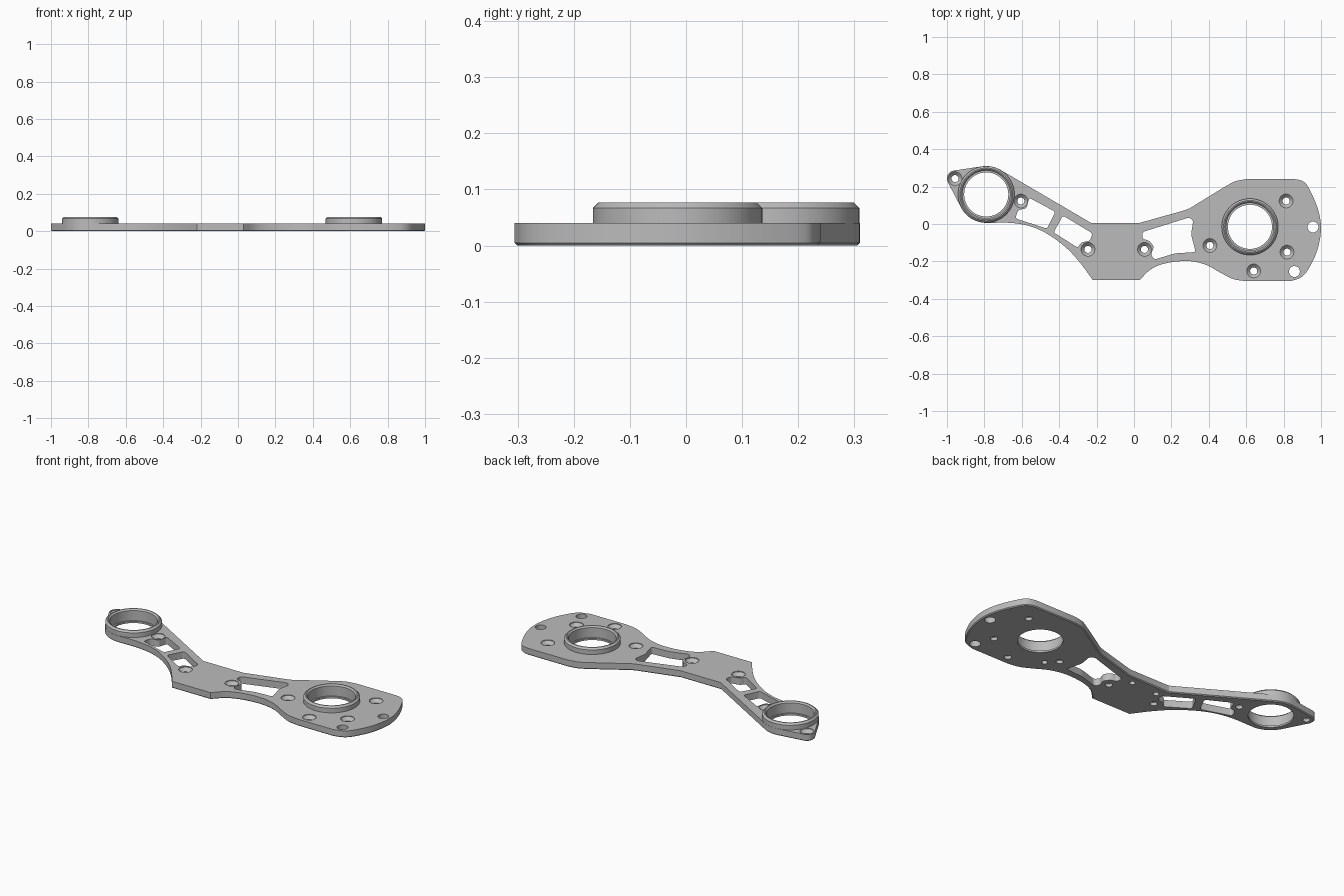
import bpy, bmesh
from math import sin, cos, radians, pi
from mathutils import Vector

cube = bpy.data.objects.get("Cube")
if cube:
    bpy.data.objects.remove(cube)

THICK, TOP = 0.04, 0.077
SMALL, LARGE, EAR = (-0.79, 0.158), (0.62, -0.015), (-0.957, 0.243)

grey = bpy.data.materials.new("machined grey")
grey.use_nodes = True
colour = (0.5, 0.5, 0.5, 1)
grey.diffuse_color = colour
grey.node_tree.nodes["Principled BSDF"].inputs["Base Color"].default_value = colour


def add_object(name, bm):
    bmesh.ops.recalc_face_normals(bm, faces=bm.faces)
    mesh = bpy.data.meshes.new(name)
    bm.to_mesh(mesh)
    bm.free()
    mesh.materials.append(grey)
    obj = bpy.data.objects.new(name, mesh)
    bpy.context.collection.objects.link(obj)
    return obj


def arc(centre, r, a0, a1, n=10):
    angles = [radians(a0 + (a1 - a0) * i / n) for i in range(n + 1)]
    return [(centre[0] + r * cos(a), centre[1] + r * sin(a)) for a in angles]


def smooth(points, n=5):
    """Smooth run through the points, keeping both ends."""
    p = [Vector(q) for q in points]
    p = [2 * p[0] - p[1]] + p + [2 * p[-1] - p[-2]]
    run = []
    for a, b, c, d in zip(p, p[1:], p[2:], p[3:]):
        for i in range(n):
            t = i / n
            run.append(0.5 * (2 * b + (c - a) * t + (2 * a - 5 * b + 4 * c - d) * t ** 2
                              + (3 * b - a - 3 * c + d) * t ** 3))
    return [tuple(v) for v in run] + [tuple(points[-1])]


def prism(name, outline, z0, z1, corner=0, chamfer=0):
    """Extruded outline with optional rounded corners and chamfered underside."""
    bm = bmesh.new()
    face = bm.faces.new([bm.verts.new((x, y, z0)) for x, y in outline])
    if corner:
        bmesh.ops.bevel(bm, geom=bm.verts[:], offset=corner, segments=4,
                        profile=0.5, affect='VERTICES')
        face = bm.faces[:][0]
    base_edges = bm.edges[:]
    top = bmesh.ops.extrude_face_region(bm, geom=[face], use_keep_orig=True)
    bmesh.ops.translate(bm, vec=(0, 0, z1 - z0),
                        verts=[g for g in top["geom"] if isinstance(g, bmesh.types.BMVert)])
    bmesh.ops.recalc_face_normals(bm, faces=bm.faces)
    if chamfer:
        bmesh.ops.bevel(bm, geom=base_edges, offset=chamfer, segments=1, affect='EDGES')
    return add_object(name, bm)


def lathe(name, centre, profile, closed, n=64):
    """Revolve (radius, height) pairs; open profiles get flat caps."""
    bm = bmesh.new()
    rings = [[bm.verts.new((centre[0] + r * cos(2 * pi * i / n),
                            centre[1] + r * sin(2 * pi * i / n), z)) for i in range(n)]
             for r, z in profile]
    pairs = list(zip(rings, rings[1:]))
    if closed:
        pairs.append((rings[-1], rings[0]))
    else:
        bm.faces.new(rings[0])
        bm.faces.new(rings[-1])
    for a, b in pairs:
        for i in range(n):
            j = (i + 1) % n
            bm.faces.new((a[i], a[j], b[j], b[i]))
    return add_object(name, bm)


def cut(target, cutter):
    mod = target.modifiers.new("cut", 'BOOLEAN')
    mod.operation, mod.solver, mod.object = 'DIFFERENCE', 'EXACT', cutter
    bpy.context.view_layer.objects.active = target
    bpy.ops.object.modifier_apply(modifier=mod.name)
    bpy.data.objects.remove(cutter)


def shade(obj):
    bpy.ops.object.select_all(action='DESELECT')
    obj.select_set(True)
    bpy.context.view_layer.objects.active = obj
    bpy.ops.object.shade_smooth_by_angle(angle=radians(25))


# Plate outline, counter-clockwise from the small bearing end
outline = (
    arc(SMALL, 0.152, 60, 98.7, 8)
    + arc(EAR, 0.043, 98.7, 207.3)
    + arc(SMALL, 0.152, 207.3, 266, 10)
    + smooth([(-0.77, 0.006), (-0.66, 0.006), (-0.555, -0.012), (-0.46, -0.055),
              (-0.365, -0.125), (-0.29, -0.205), (-0.22, -0.3)])
    + smooth([(0.03, -0.3), (0.08, -0.25), (0.13, -0.222), (0.2, -0.204), (0.28, -0.198),
              (0.34, -0.205), (0.4, -0.225), (0.465, -0.262), (0.53, -0.294), (0.6, -0.306)])
    + smooth([(0.835, -0.306), (0.89, -0.287), (0.93, -0.245), (0.98, -0.14), (1.0, -0.02),
              (0.98, 0.09), (0.93, 0.2), (0.9, 0.23), (0.86, 0.24)])
    + smooth([(0.6, 0.24), (0.54, 0.228), (0.487, 0.2)])
    + smooth([(0.33, 0.104), (0.3, 0.085), (0.267, 0.072)])
    + [(0.03, 0.006), (-0.23, 0.006)]
)
plate = prism("arm_plate", outline, 0, THICK, chamfer=0.005)

# Lightening windows, notched around the screw seats
windows = [
    [(-0.56, 0.14), (-0.42, 0.065), (-0.465, -0.025), (-0.635, 0.03), (-0.62, 0.075),
     (-0.575, 0.083)],
    [(-0.38, 0.045), (-0.222, -0.05), (-0.235, -0.09), (-0.283, -0.098), (-0.3, -0.127),
     (-0.43, -0.045)],
    [(0.045, -0.043), (0.294, 0.035), (0.317, 0.02), (0.305, -0.055), (0.33, -0.15),
     (0.22, -0.157), (0.11, -0.19), (0.09, -0.165), (0.107, -0.12), (0.08, -0.088),
     (0.045, -0.08)],
]
for points in windows:
    cut(plate, prism("window_cutter", points, -0.1, 0.1, corner=0.012))

# Bearing seats: a through hole with a wider bore above a thin lip
for centre in (SMALL, LARGE):
    cut(plate, lathe("bore_cutter", centre,
                     [(0.118, -0.1), (0.118, 0.01), (0.127, 0.01), (0.127, 0.1)], False))

# Countersunk screw holes
screws = [EAR, (-0.605, 0.123), (-0.246, -0.136), (0.056, -0.136), (0.406, -0.115),
          (0.64, -0.251), (0.818, -0.15), (0.813, 0.123)]
for centre in screws:
    cut(plate, lathe("screw_cutter", centre,
                     [(0.019, -0.1), (0.019, 0.018), (0.037, 0.036), (0.037, 0.1)], False, 24))

# Plain through holes at the wide end
for centre in ((0.957, -0.016), (0.858, -0.254)):
    cut(plate, lathe("hole_cutter", centre, [(0.029, -0.1), (0.029, 0.1)], False, 32))

# Blind pin holes in the underside
for centre in ((-0.19, -0.05), (-0.024, -0.043), (0.46, -0.17)):
    cut(plate, lathe("pin_cutter", centre, [(0.016, -0.1), (0.016, 0.02)], False, 20))
shade(plate)

# Raised bearing collars with chamfered rims
collar = [(0.127, THICK), (0.151, THICK), (0.151, TOP - 0.01), (0.141, TOP),
          (0.135, TOP), (0.127, TOP - 0.008)]
for name, centre in (("small_end_collar", SMALL), ("large_end_collar", LARGE)):
    shade(lathe(name, centre, collar, True))
